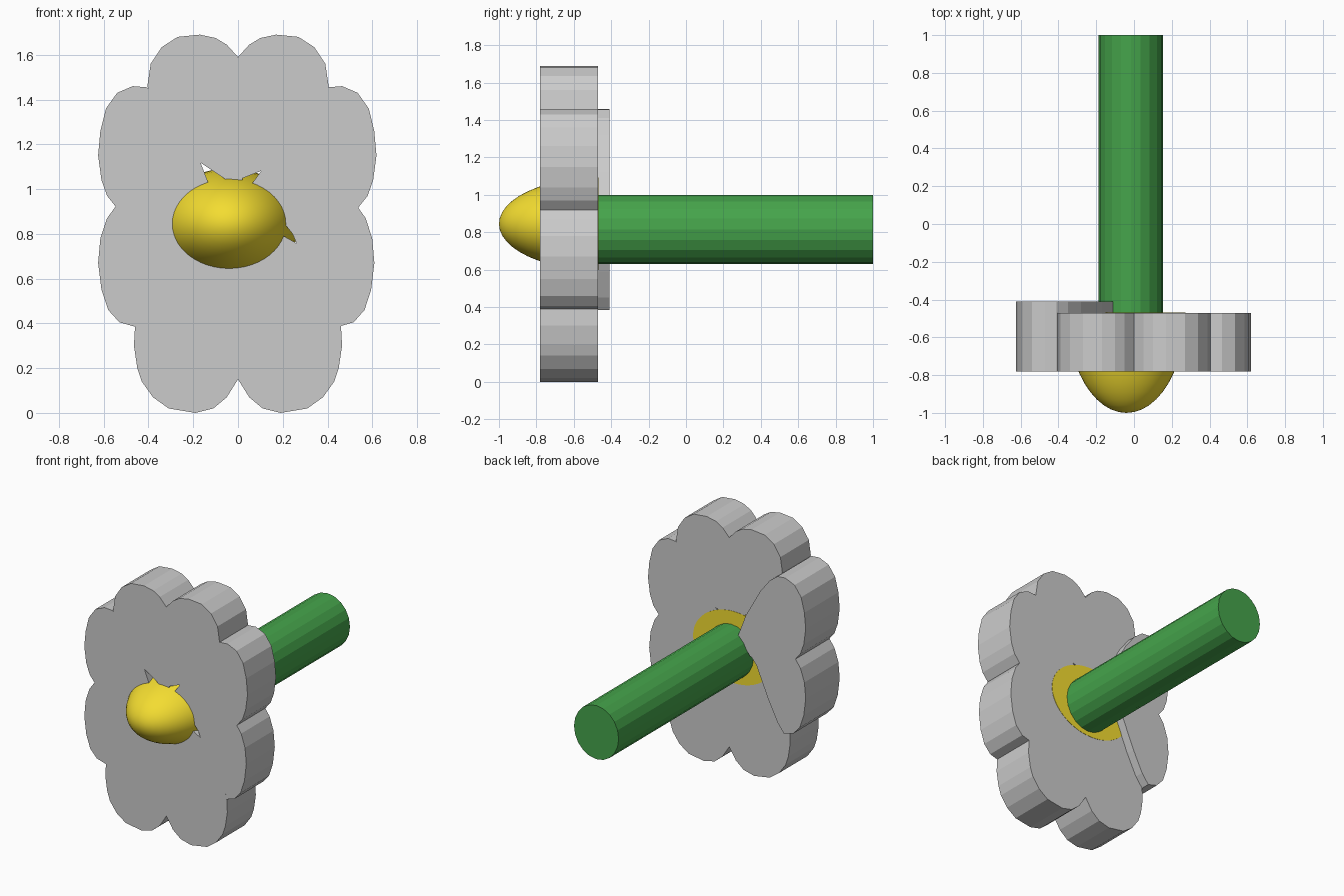
import bpy, bmesh, math
from mathutils import Matrix

if "Cube" in bpy.data.objects:
    bpy.data.objects.remove(bpy.data.objects["Cube"])

FRONT, BACK = -0.78, -0.47


def material(name, color):
    m = bpy.data.materials.new(name)
    m.diffuse_color = color
    m.use_nodes = True
    m.node_tree.nodes["Principled BSDF"].inputs["Base Color"].default_value = m.diffuse_color
    return m


def finish(name, bm, mat=None):
    bmesh.ops.recalc_face_normals(bm, faces=bm.faces[:])
    me = bpy.data.meshes.new(name)
    bm.to_mesh(me)
    bm.free()
    if mat:
        me.materials.append(mat)
    ob = bpy.data.objects.new(name, me)
    bpy.context.collection.objects.link(ob)
    return ob


def petal(name, outline, back=BACK, sx=1.0):
    """Flat-sided slab from an (x, z) outline."""
    bm = bmesh.new()
    face = bm.faces.new([bm.verts.new((x * sx, FRONT, z)) for x, z in outline])
    new = bmesh.ops.extrude_face_region(bm, geom=[face], use_keep_orig=True)
    moved = [v for v in new["geom"] if isinstance(v, bmesh.types.BMVert)]
    bmesh.ops.translate(bm, verts=moved, vec=(0, back - FRONT, 0))
    return finish(name, bm)


# Left petal outlines: inner tip first, then round the outer edge
top = [(-0.05, 1.04), (-0.17, 1.12), (-0.30, 1.25), (-0.38, 1.37), (-0.405, 1.46),
       (-0.39, 1.56), (-0.34, 1.635), (-0.27, 1.68), (-0.17, 1.69), (-0.10, 1.675),
       (-0.05, 1.645), (0, 1.59), (0.03, 1.45), (0.02, 1.04)]
upper = [(-0.11, 0.97), (-0.17, 1.125), (-0.28, 1.32), (-0.35, 1.41), (-0.41, 1.455),
         (-0.47, 1.46), (-0.54, 1.43), (-0.59, 1.36), (-0.615, 1.26), (-0.625, 1.15),
         (-0.61, 1.04), (-0.585, 0.97), (-0.545, 0.92), (-0.40, 0.83), (-0.20, 0.85)]
lower = [(-0.11, 0.97), (-0.40, 1.0), (-0.545, 0.925), (-0.585, 0.87), (-0.615, 0.78),
         (-0.625, 0.67), (-0.61, 0.55), (-0.58, 0.46), (-0.53, 0.405), (-0.46, 0.385),
         (-0.41, 0.45), (-0.34, 0.59), (-0.25, 0.80)]
bottom = [(0, 0.80), (-0.15, 0.82), (-0.33, 0.72), (-0.43, 0.52), (-0.46, 0.39),
          (-0.465, 0.30), (-0.45, 0.20), (-0.43, 0.14), (-0.38, 0.07), (-0.31, 0.02),
          (-0.19, 0.0), (-0.11, 0.02), (-0.05, 0.07), (0, 0.15), (0.03, 0.30)]

# Petals: the two left side petals are thicker at the back
petal("petal_top_left", top)
petal("petal_bottom_left", bottom)
petal("petal_upper_left", upper, back=-0.41)
petal("petal_lower_left", lower, back=-0.41)
petal("petal_top_right", [(0, 1.04), (-0.20, 1.12)] + top[2:], sx=-1)
petal("petal_bottom_right", bottom, sx=-1)
petal("petal_upper_right", [(-0.06, 1.02)] + upper[2:], sx=-0.99)
petal("petal_lower_right", lower, sx=-0.975)

# Flower centre: half ellipsoid with a flat back
bm = bmesh.new()
bmesh.ops.create_uvsphere(bm, u_segments=48, v_segments=24, radius=1)
bmesh.ops.rotate(bm, verts=bm.verts[:], matrix=Matrix.Rotation(math.pi / 2, 3, 'X'))
cut = bmesh.ops.bisect_plane(bm, geom=bm.verts[:] + bm.edges[:] + bm.faces[:],
                             plane_co=(0, 0, 0), plane_no=(0, 1, 0), clear_outer=True)
bmesh.ops.holes_fill(bm, edges=[e for e in bm.edges if e.is_boundary], sides=0)
bmesh.ops.scale(bm, verts=bm.verts[:], vec=(0.314, 0.532, 0.247))
bmesh.ops.translate(bm, verts=bm.verts[:], vec=(-0.04, -0.468, 0.845))
centre = finish("flower_centre", bm, material("yellow", (0.9, 0.72, 0.03, 1)))
bpy.context.view_layer.objects.active = centre
centre.select_set(True)
bpy.ops.object.shade_smooth_by_angle(angle=math.radians(40))

# Stem: faceted rod running back
bm = bmesh.new()
bmesh.ops.create_cone(bm, cap_ends=True, segments=20, radius1=1, radius2=1, depth=1.48)
bmesh.ops.rotate(bm, verts=bm.verts[:], matrix=Matrix.Rotation(math.pi / 2, 3, 'X'))
bmesh.ops.scale(bm, verts=bm.verts[:], vec=(0.17, 1, 0.185))
bmesh.ops.translate(bm, verts=bm.verts[:], vec=(-0.017, 0.26, 0.815))
finish("stem", bm, material("green", (0.06, 0.37, 0.07, 1)))
